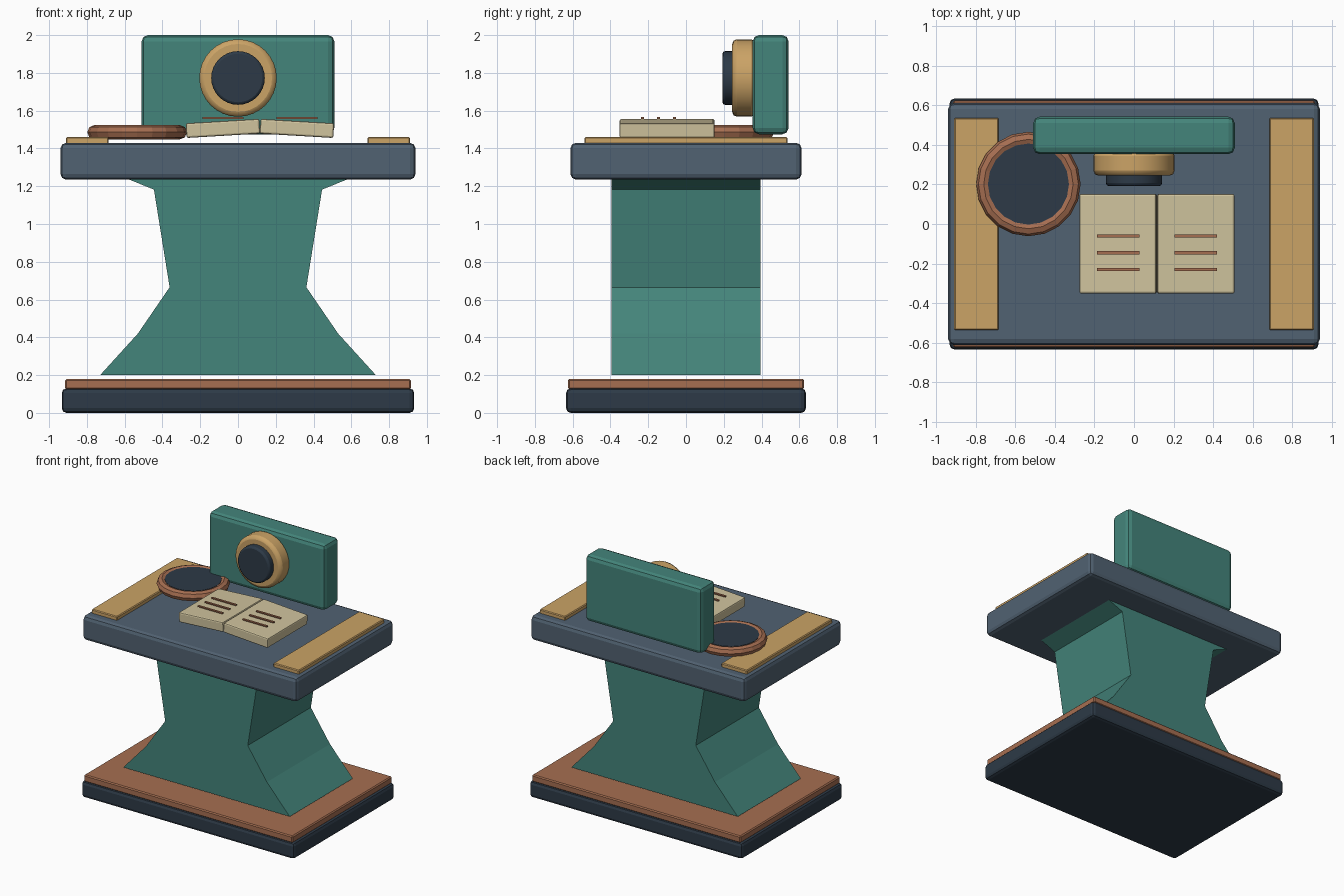
import bpy, bmesh
from math import radians, cos, sin, tau
from mathutils import Matrix, Vector

cube = bpy.data.objects.get("Cube")
if cube:
    bpy.data.objects.remove(cube, do_unlink=True)


def material(name, hex_code):
    rgb = [int(hex_code[i:i + 2], 16) / 255 for i in (0, 2, 4)]
    lin = [c / 12.92 if c < 0.04 else ((c + 0.055) / 1.055) ** 2.4 for c in rgb]
    m = bpy.data.materials.new(name)
    m.use_nodes = True
    m.diffuse_color = (*lin, 1)
    m.node_tree.nodes["Principled BSDF"].inputs["Base Color"].default_value = (*lin, 1)
    return m


teal = material("teal", "44857b")
slate = material("slate", "516272")
navy = material("dark navy", "2d3a47")
copper = material("copper", "a66e51")
wood = material("pale wood", "cba366")
cream = material("cream", "d0c49e")


def finish(name, bm, mat, bevel=0, segments=2, smooth=False):
    bmesh.ops.recalc_face_normals(bm, faces=bm.faces)
    me = bpy.data.meshes.new(name)
    bm.to_mesh(me)
    bm.free()
    me.materials.append(mat)
    ob = bpy.data.objects.new(name, me)
    bpy.context.collection.objects.link(ob)
    if bevel:
        mod = ob.modifiers.new("Bevel", "BEVEL")
        mod.width, mod.segments = bevel, segments
        mod.limit_method, mod.angle_limit = "ANGLE", radians(40)
    if smooth:
        bpy.context.view_layer.objects.active = ob
        ob.select_set(True)
        bpy.ops.object.shade_smooth_by_angle(angle=radians(30))
        ob.select_set(False)
    return ob


def box(name, low, high, mat, bevel=0, segments=2, tilt=0):
    low, high = Vector(low), Vector(high)
    bm = bmesh.new()
    bmesh.ops.create_cube(bm, size=1, matrix=Matrix.Diagonal((*(high - low), 1)))
    ob = finish(name, bm, mat, bevel, segments)
    ob.location = (low + high) / 2
    ob.rotation_euler.y = tilt
    return ob


def disc(name, center, radius, depth, mat, sides, bevel=0, facing_front=False):
    bm = bmesh.new()
    bmesh.ops.create_cone(bm, cap_ends=True, segments=sides, radius1=radius,
                          radius2=radius, depth=depth)
    ob = finish(name, bm, mat, bevel, 2, smooth=facing_front)
    ob.location = center
    if facing_front:
        ob.rotation_euler.x = radians(90)
    return ob


def torus(name, center, major, minor, sides, ring_sides, mat):
    bm = bmesh.new()
    rings = []
    for i in range(sides):
        a = tau * i / sides
        rings.append([bm.verts.new(((major + minor * cos(b)) * cos(a),
                                    (major + minor * cos(b)) * sin(a), minor * sin(b)))
                      for b in (tau * j / ring_sides for j in range(ring_sides))])
    for i in range(sides):
        r, s = rings[i - 1], rings[i]
        for j in range(ring_sides):
            bm.faces.new((r[j - 1], s[j - 1], s[j], r[j]))
    ob = finish(name, bm, mat)
    ob.location = center
    return ob


# Base plinth and copper plate
box("base_plinth", (-0.933, -0.635, 0), (0.933, 0.635, 0.13), navy, 0.025)
box("base_plate", (-0.915, -0.625, 0.125), (0.915, 0.625, 0.18), copper, 0.008, 1)

# Waisted pedestal, extruded from a mirrored profile
half = [(0.73, 0.2), (0.53, 0.42), (0.362, 0.665), (0.445, 1.182), (0.6, 1.245)]
outline = half + [(-x, z) for x, z in reversed(half)]
bm = bmesh.new()
front = bm.faces.new([bm.verts.new((x, -0.395, z)) for x, z in outline])
back = bmesh.ops.extrude_face_region(bm, geom=[front], use_keep_orig=True)["geom"]
bmesh.ops.translate(bm, vec=(0, 0.79, 0),
                    verts=[g for g in back if isinstance(g, bmesh.types.BMVert)])
finish("pedestal", bm, teal)

# Tabletop with a wooden strip on each side
box("tabletop", (-0.94, -0.612, 1.235), (0.94, 0.612, 1.43), slate, 0.03)
for side, lo, hi in (("right", -0.91, -0.685), ("left", 0.685, 0.91)):
    box(side + "_strip", (lo, -0.537, 1.42), (hi, 0.537, 1.46), wood, 0.006, 1)

# Upright panel with a round lens
box("back_panel", (-0.51, 0.353, 1.475), (0.51, 0.543, 2), teal, 0.033)
disc("lens_ring", (0, 0.307, 1.773), 0.205, 0.125, wood, 32, 0.025, True)
disc("lens", (0, 0.235, 1.773), 0.142, 0.085, navy, 32, 0.014, True)

# Round tray with a copper rim
torus("tray_rim", (-0.534, 0.202, 1.486), 0.226, 0.038, 20, 8, copper)
disc("tray_disc", (-0.534, 0.202, 1.488), 0.205, 0.06, navy, 20)

# Open book: two tilted pages with flat line plates
for side, x, sign in (("right", -0.08, -1), ("left", 0.312, 1)):
    box(side + "_page", (x - 0.195, -0.352, 1.467), (x + 0.195, 0.152, 1.545),
        cream, 0.01, 2, tilt=sign * radians(3.4))
    for n in range(3):
        y = -0.06 - 0.085 * n
        box(f"{side}_line_{n + 1}", (x - 0.108, y - 0.008, 1.557),
            (x + 0.108, y + 0.008, 1.566), copper)
